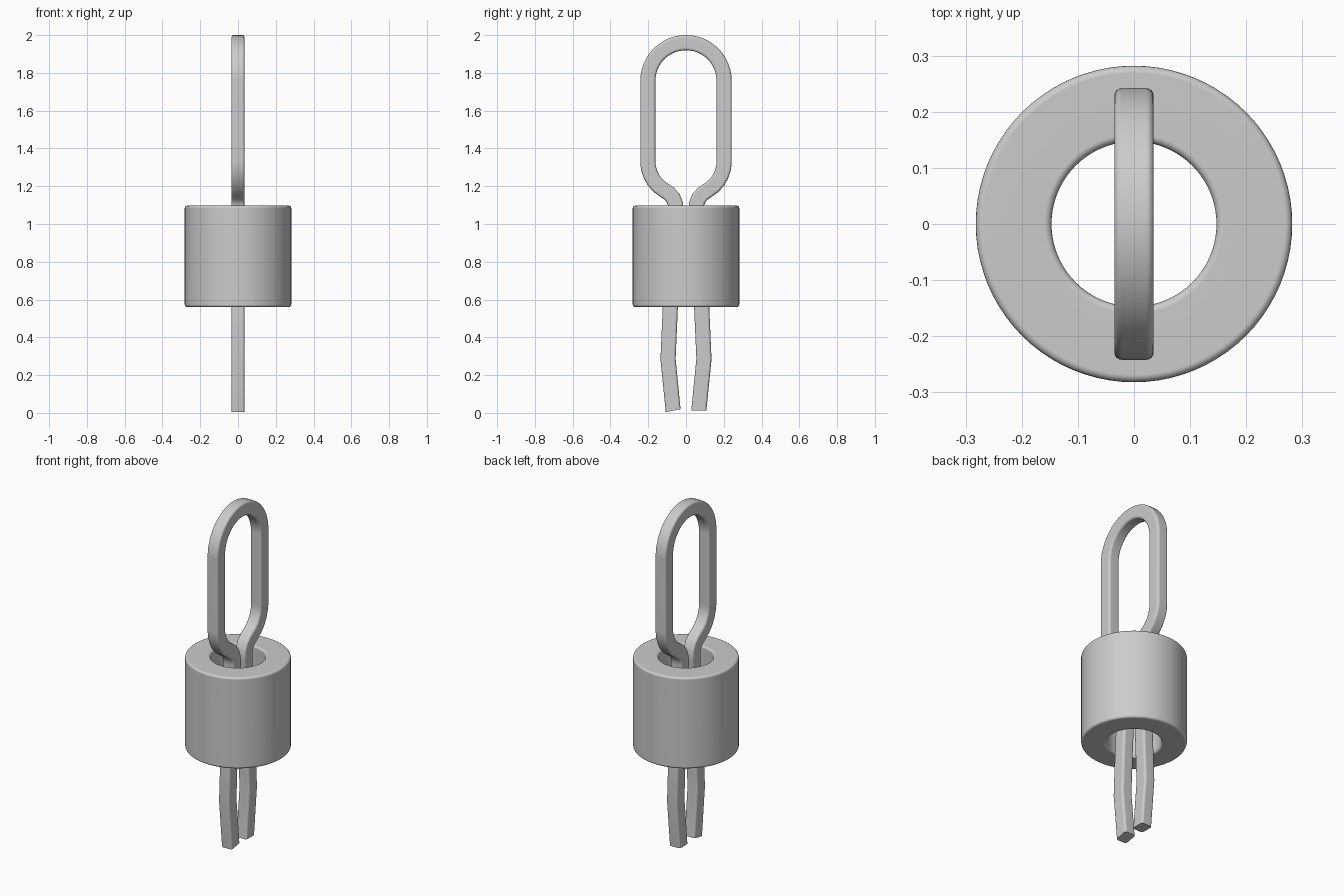
import bpy
import bmesh
from math import pi, sin, cos, radians
from mathutils import Vector

cube = bpy.data.objects.get("Cube")
if cube:
    bpy.data.objects.remove(cube, do_unlink=True)

metal = bpy.data.materials.new("light grey metal")
metal.use_nodes = True
metal.diffuse_color = (0.6, 0.6, 0.6, 1)
metal.node_tree.nodes["Principled BSDF"].inputs["Base Color"].default_value = metal.diffuse_color


def rounded_rect(width, height, radius, steps=4):
    """Outline of a rounded rectangle centred on the origin."""
    points = []
    for corner, (sx, sy) in enumerate([(1, 1), (-1, 1), (-1, -1), (1, -1)]):
        centre = Vector((sx * (width / 2 - radius), sy * (height / 2 - radius)))
        for i in range(steps + 1):
            a = (corner + i / steps) * pi / 2
            points.append(centre + radius * Vector((cos(a), sin(a))))
    return points


def skin(name, rings, closed):
    """Join equal rings of points into one smooth solid."""
    bm = bmesh.new()
    loops = [[bm.verts.new(p) for p in ring] for ring in rings]
    pairs = list(zip(loops, loops[1:]))
    if closed:
        pairs.append((loops[-1], loops[0]))
    else:
        bm.faces.new(loops[0])
        bm.faces.new(loops[-1])
    count = len(loops[0])
    for a, b in pairs:
        for i in range(count):
            j = (i + 1) % count
            bm.faces.new((a[i], a[j], b[j], b[i]))
    bmesh.ops.recalc_face_normals(bm, faces=bm.faces)
    mesh = bpy.data.meshes.new(name)
    bm.to_mesh(mesh)
    bm.free()
    mesh.materials.append(metal)
    obj = bpy.data.objects.new(name, mesh)
    bpy.context.collection.objects.link(obj)
    bpy.ops.object.select_all(action="DESELECT")
    obj.select_set(True)
    bpy.context.view_layer.objects.active = obj
    bpy.ops.object.shade_smooth_by_angle(angle=radians(35))
    normals = obj.modifiers.new("even shading", "WEIGHTED_NORMAL")
    normals.keep_sharp = True
    return obj


# Hollow sleeve: a rounded wall section turned about the z axis
inner, outer, bottom, top = 0.147, 0.282, 0.56, 1.097
wall = rounded_rect(outer - inner, top - bottom, 0.013)
sides = 80
rings = []
for s in range(sides):
    a = 2 * pi * s / sides
    radii = [(p.x + (inner + outer) / 2, p.y + (top + bottom) / 2) for p in wall]
    rings.append([(r * cos(a), r * sin(a), z) for r, z in radii])
skin("sleeve", rings, closed=True)

# Bent bar: one half of the path in (y, z), mirrored and joined by the top arc
leg = [(0.068, 0.012), (0.095, 0.285), (0.083, 0.56), (0.053, 1.07),
       (0.056, 1.105), (0.068, 1.137), (0.09, 1.161), (0.116, 1.179),
       (0.145, 1.2), (0.17, 1.228), (0.188, 1.262), (0.199, 1.297), (0.202, 1.33)]
arc_radius, arc_z, steps = 0.202, 1.758, 24
arc = [(arc_radius * cos(pi * i / steps), arc_z + arc_radius * sin(pi * i / steps))
       for i in range(steps + 1)]
path = [Vector(p) for p in leg + arc + [(-y, z) for y, z in reversed(leg)]]

# Each ring lies on the mitre plane between its two neighbouring segments
section = rounded_rect(0.07, 0.08, 0.013)
rings = []
for i, p in enumerate(path):
    before = (p - path[i - 1]).normalized() if i else Vector((0, 1))
    after = (path[i + 1] - p).normalized() if i < len(path) - 1 else Vector((0.2, -1)).normalized()
    if i == 0:
        after = before
    elif i == len(path) - 1:
        before = after
    along = (before + after).normalized()
    across = Vector((along.y, -along.x)) / max(along.dot(after), 0.5)
    rings.append([(q.x, p.x + across.x * q.y, p.y + across.y * q.y) for q in section])
skin("bent_bar", rings, closed=False)
